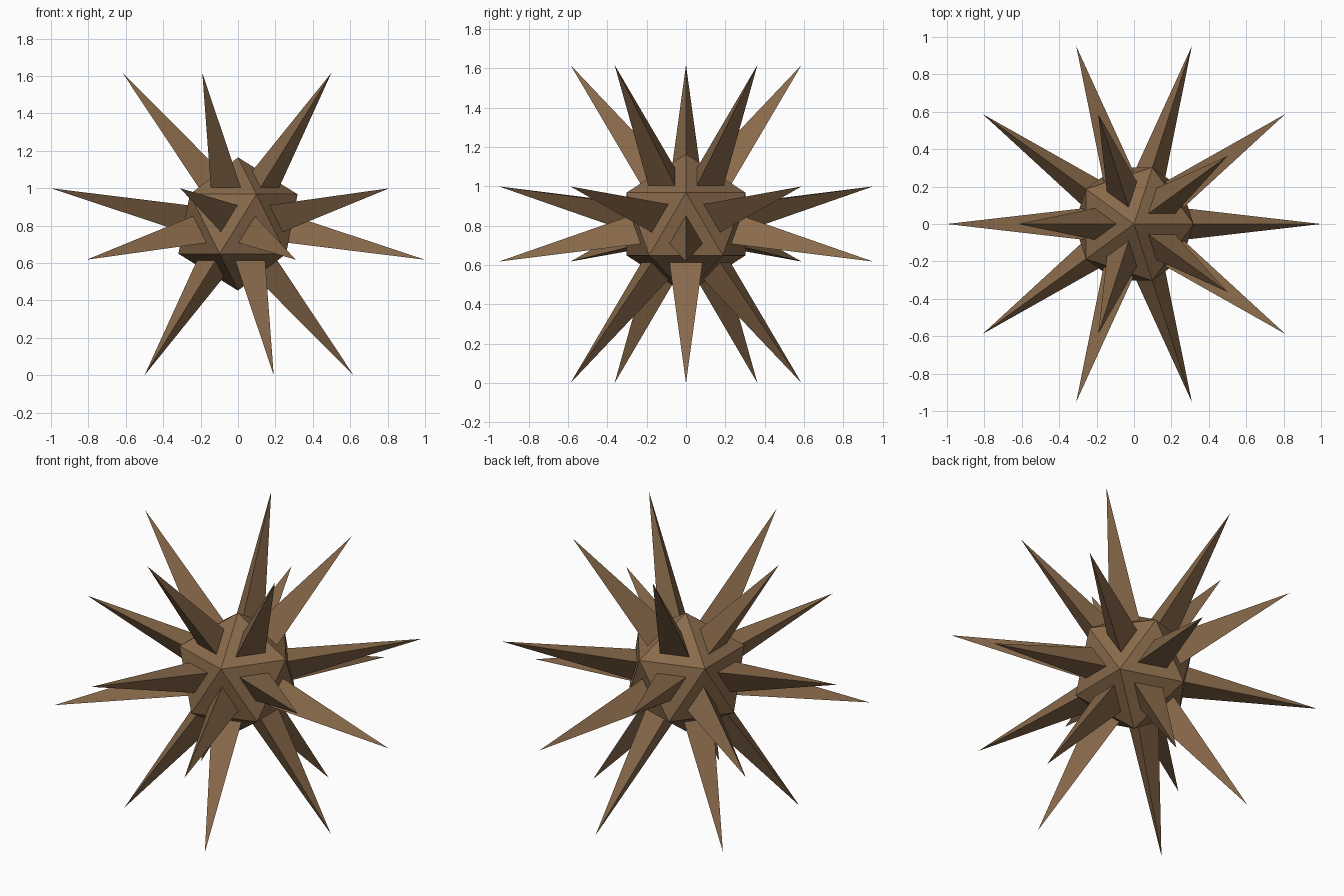
import bpy, bmesh
from mathutils import Vector

if "Cube" in bpy.data.objects:
    bpy.data.objects.remove(bpy.data.objects["Cube"])

CORE_R = 0.356     # icosahedron core radius
TIP_R = 1.018      # distance of spike tips from centre
CENTRE_Z = 0.809
BASE_SCALE = 0.45  # spike base relative to its core face

bm = bmesh.new()

# Core
bmesh.ops.create_icosphere(bm, subdivisions=1, radius=CORE_R)
core_faces = list(bm.faces)

# Spike bases: inset every triangle
apothem = core_faces[0].edges[0].calc_length() * 3 ** 0.5 / 6
bmesh.ops.inset_individual(bm, faces=core_faces, thickness=apothem * (1 - BASE_SCALE),
                           use_even_offset=True)

# Spikes: poke each inset face and pull its centre outwards
tips = bmesh.ops.poke(bm, faces=core_faces)["verts"]
for v in tips:
    v.co = v.co.normalized() * TIP_R

bmesh.ops.translate(bm, verts=bm.verts, vec=Vector((0, 0, CENTRE_Z)))
bmesh.ops.recalc_face_normals(bm, faces=bm.faces)

mesh = bpy.data.meshes.new("spiked_ball")
bm.to_mesh(mesh)
bm.free()
ball = bpy.data.objects.new("spiked_ball", mesh)
bpy.context.collection.objects.link(ball)

# Brown material
mat = bpy.data.materials.new("brown")
mat.diffuse_color = (0.25, 0.144, 0.07, 1)
mat.use_nodes = True
mat.node_tree.nodes["Principled BSDF"].inputs["Base Color"].default_value = mat.diffuse_color
mesh.materials.append(mat)
